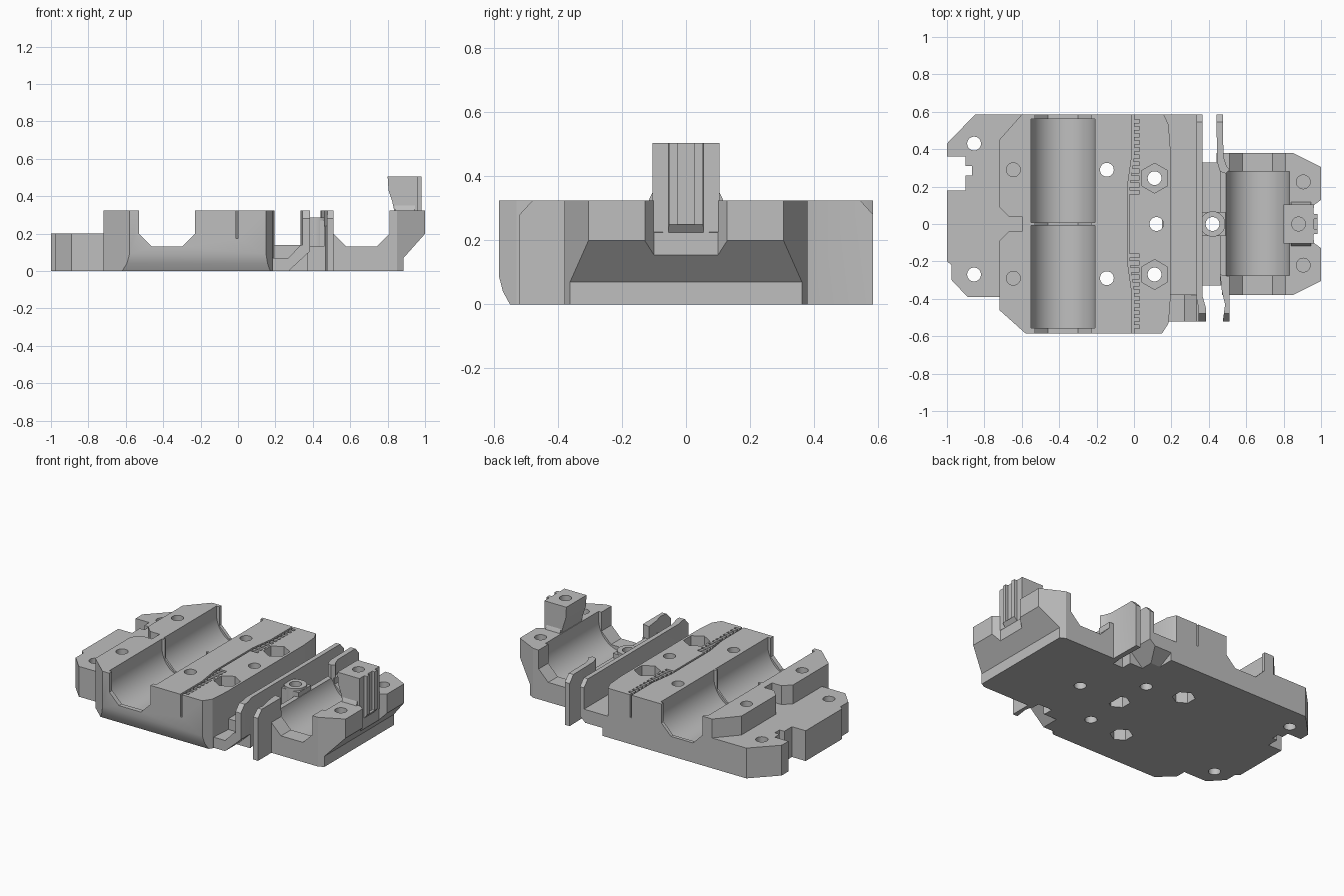
import bpy, bmesh, math

cube = bpy.data.objects.get("Cube")
if cube:
    bpy.data.objects.remove(cube, do_unlink=True)

grey = bpy.data.materials.new("plain_grey")
grey.use_nodes = True
COLOUR = (0.52, 0.52, 0.52, 1)
grey.diffuse_color = COLOUR
grey.node_tree.nodes["Principled BSDF"].inputs["Base Color"].default_value = COLOUR
parts = []


def to_object(name, bm):
    bmesh.ops.recalc_face_normals(bm, faces=bm.faces)
    mesh = bpy.data.meshes.new(name)
    bm.to_mesh(mesh)
    bm.free()
    mesh.materials.append(grey)
    ob = bpy.data.objects.new(name, mesh)
    bpy.context.collection.objects.link(ob)
    return ob


def add_prism(bm, pts, lo, hi, axis="z"):
    """Extrude a 2D outline along one axis."""
    place = {"z": lambda a, b, t: (a, b, t),
             "y": lambda a, b, t: (a, t, b),
             "x": lambda a, b, t: (t, a, b)}[axis]
    low = [bm.verts.new(place(a, b, lo)) for a, b in pts]
    high = [bm.verts.new(place(a, b, hi)) for a, b in pts]
    bm.faces.new(low)
    bm.faces.new(high)
    n = len(pts)
    for i in range(n):
        j = (i + 1) % n
        bm.faces.new((low[i], low[j], high[j], high[i]))


def prism(name, pts, lo, hi, axis="z"):
    bm = bmesh.new()
    add_prism(bm, pts, lo, hi, axis)
    return to_object(name, bm)


def rect(x0, x1, y0, y1):
    return [(x0, y0), (x1, y0), (x1, y1), (x0, y1)]


def circle(x, y, r, n=32, turn=0.0):
    return [(x + r * math.cos(turn + math.tau * i / n),
             y + r * math.sin(turn + math.tau * i / n)) for i in range(n)]


def cut(target, cutter):
    mod = target.modifiers.new("cut", "BOOLEAN")
    mod.operation = "DIFFERENCE"
    mod.solver = "EXACT"
    mod.object = cutter
    bpy.context.view_layer.objects.active = target
    bpy.ops.object.modifier_apply(modifier=mod.name)
    bpy.data.objects.remove(cutter, do_unlink=True)


def cut_prism(target, pts, lo, hi, axis="z"):
    cut(target, prism("cutter", pts, lo, hi, axis))


def hole(target, x, y, lo=-0.1, hi=0.6, r=0.037):
    cut_prism(target, circle(x, y, r), lo, hi)


def hexagon(target, x, y, lo, hi, r):
    cut_prism(target, circle(x, y, r, 6, math.pi / 6), lo, hi)


def trough(target, cx, y0, y1, seats):
    """Faceted channel with deeper round bearing seats."""
    half = [(0.15, 0.5), (0.15, 0.2), (0.08, 0.13)]
    pts = [(cx + a, z) for a, z in half] + [(cx - a, z) for a, z in reversed(half)]
    cut_prism(target, pts, y0, y1, "y")
    for s0, s1 in seats:
        angles = [math.pi * (1 + i / 32) for i in range(33)]
        arc = [(cx + 0.171 * math.cos(a), 0.271 + 0.171 * math.sin(a)) for a in angles]
        cut_prism(target, arc + [(cx + 0.171, 0.5), (cx - 0.171, 0.5)], s0, s1, "y")


# Main block with two bearing seats
main = prism("main_block", [
    (-0.72, 0.45), (-0.6, 0.585), (0.16, 0.585), (0.185, 0.53), (0.195, 0.4),
    (0.195, -0.4), (0.185, -0.53), (0.15, -0.585), (-0.58, -0.585), (-0.72, -0.46)], 0, 0.325)
parts.append(main)
trough(main, -0.38, -0.7, 0.7, [(-0.555, -0.007), (0.007, 0.562)])
cut_prism(main, [(-0.7, -0.02), (-0.7, 0.09), (-0.585, 0.09), (-0.572, 0.04),
                 (-0.55, 0), (-0.54, -0.02)], -0.8, 0.4, "x")
cut_prism(main, [(-0.8, 0.17), (-0.72, 0.09), (-0.67, 0.04), (-0.6, 0.04),
                 (-0.6, -0.04), (-0.67, -0.04), (-0.72, -0.09), (-0.8, -0.17)], 0.2, 0.5)

# Belt slit and its teeth
left_edge = [(-0.012, 0.7), (-0.012, 0.36), (-0.035, 0.2),
             (-0.035, -0.2), (-0.012, -0.36), (-0.012, -0.7)]
cut_prism(main, left_edge + [(x + 0.012, y) for x, y in reversed(left_edge)], 0.175, 0.5)
bm = bmesh.new()
for side in (-1, 1):
    for i in range(11):
        y = side * (0.17 + 0.038 * i)
        inner = -0.03 + min(0.03, (abs(y) - 0.17) * 0.16)
        add_prism(bm, rect(inner, 0.03, y - 0.01, y + 0.01), 0.175, 0.5)
cut(main, to_object("cutter", bm))

# Screw holes and nut pockets in the main block
for y in (0.245, -0.27):
    hole(main, 0.11, y)
    hexagon(main, 0.11, y, 0.2, 0.5, 0.08)
for x, y in ((0.12, 0), (-0.145, 0.29), (-0.145, -0.29)):
    hole(main, x, y)
    hexagon(main, x, y, -0.1, 0.09, 0.07)
for y in (-0.29, 0.29):
    hole(main, -0.645, y, lo=0.2)

# Low flange on one end
flange = prism("end_flange", [
    (-1, 0.43), (-0.85, 0.585), (-0.6, 0.585), (-0.6, -0.39), (-0.89, -0.39),
    (-0.975, -0.3), (-0.975, -0.22), (-1, -0.2)], 0, 0.2)
parts.append(flange)
cut_prism(flange, rect(-1.1, -0.9, 0.18, 0.36), -0.1, 0.4)
cut_prism(flange, rect(-0.91, -0.865, 0.26, 0.31), -0.1, 0.4)
for y in (0.43, -0.27):
    hole(flange, -0.855, y)

# Floor strip joining the two blocks, with a ramp at the front
strip = prism("joining_strip", rect(0.15, 0.36, -0.52, 0.585), 0, 0.14)
parts.append(strip)
cut_prism(strip, [(0.1, 0.3), (0.1, 0.07), (0.27, 0.07), (0.335, 0.14), (0.335, 0.3)],
          -0.6, -0.38, "y")

# Thin upright fins, top corners clipped
fins = {
    "long_fin": [(0.335, 0.585), (0.365, 0.585), (0.365, -0.38), (0.385, -0.45),
                 (0.385, -0.52), (0.345, -0.52), (0.345, -0.45), (0.335, -0.4)],
    "back_fin": [(0.44, 0.585), (0.475, 0.585), (0.478, 0.36), (0.495, 0.31),
                 (0.51, 0.29), (0.49, 0.27), (0.46, 0.28), (0.445, 0.33)],
    "front_fin": [(0.475, -0.52), (0.51, -0.52), (0.51, -0.28), (0.46, -0.27),
                  (0.47, -0.36), (0.487, -0.43)]}
for name, outline in fins.items():
    fin = prism(name, outline, 0, 0.325)
    parts.append(fin)
    for end in (0.585, -0.52):
        out = math.copysign(0.01, end)
        cut_prism(fin, [(end - 4.5 * out, 0.33), (end + out, 0.33), (end + out, 0.27)],
                  0.2, 0.6, "x")

# Sloped undersides at both ends of the strip and the long fin
for ob in parts[-4:-2]:
    for y0, y1 in ((-0.6, -0.4), (0.4, 0.7)):
        cut_prism(ob, [(0.27, -0.05), (0.27, 0), (0.4, 0.12), (0.4, -0.05)], y0, y1, "y")
    cut_prism(ob, [(0.48, -0.05), (0.48, 0), (0.6, 0.06), (0.6, -0.05)], 0.2, 0.4, "x")

# Second block with one bearing seat
block = prism("bearing_block", [
    (0.36, 0.38), (0.85, 0.38), (1, 0.305), (1, -0.305), (0.85, -0.38), (0.36, -0.38)], 0, 0.325)
parts.append(block)
cut_prism(block, [(0.885, -0.1), (0.885, 0.07), (1.005, 0.205), (1.2, 0.205), (1.2, -0.1)],
          -0.5, 0.5, "y")
cut_prism(block, rect(0.3, 0.46, -0.5, 0.5), 0.13, 0.5)
cut_prism(block, rect(0.3, 0.55, -0.5, 0.5), 0.24, 0.5)
cut_prism(block, rect(0.3, 0.44, 0.33, 0.5), -0.1, 0.5)
cut_prism(block, rect(0.3, 0.47, -0.5, -0.33), -0.1, 0.5)
trough(block, 0.66, -0.5, 0.5, [(-0.275, 0.28)])
cut_prism(block, [(0.96, 0.1), (1.1, 0.2), (1.1, -0.2), (0.96, -0.1)], 0.14, 0.5)
for y in (0.225, -0.22):
    hole(block, 0.905, y, lo=0.2)
hole(block, 0.42, 0)

# Screw boss with side arms between the fins
boss = prism("screw_boss", circle(0.42, 0, 0.068), 0.1, 0.285)
arms = prism("boss_arms", rect(0.35, 0.488, -0.065, 0.065), 0.1, 0.27)
for ob in (boss, arms):
    hole(ob, 0.42, 0)
    parts.append(ob)

# Tall post: flared foot and overhanging head with a grooved rib
foot = prism("post_foot", [(-0.128, 0.14), (0.128, 0.14), (0.128, 0.3), (0.105, 0.35),
                           (-0.105, 0.35), (-0.128, 0.3)], 0.84, 0.945, "x")
head = prism("post_head", [(0.8, 0.505), (0.98, 0.505), (0.98, 0.25), (0.94, 0.2),
                           (0.86, 0.2), (0.835, 0.325), (0.825, 0.37), (0.805, 0.43)],
             -0.105, 0.105, "y")
for side in (-1, 1):
    cut_prism(head, [(0.96, side * 0.055), (0.965, side * 0.2), (1.1, side * 0.2),
                     (1.1, side * 0.045)], 0, 0.6)
cut_prism(head, rect(-0.026, 0.026, 0.25, 0.6), 0.962, 1.1, "x")
hole(head, 0.88, 0, lo=0.36)
parts += [foot, head]

# Smooth the round surfaces and keep the edges crisp
for ob in bpy.context.view_layer.objects:
    ob.select_set(ob in parts)
bpy.context.view_layer.objects.active = main
bpy.ops.object.shade_smooth_by_angle(angle=math.radians(25))
